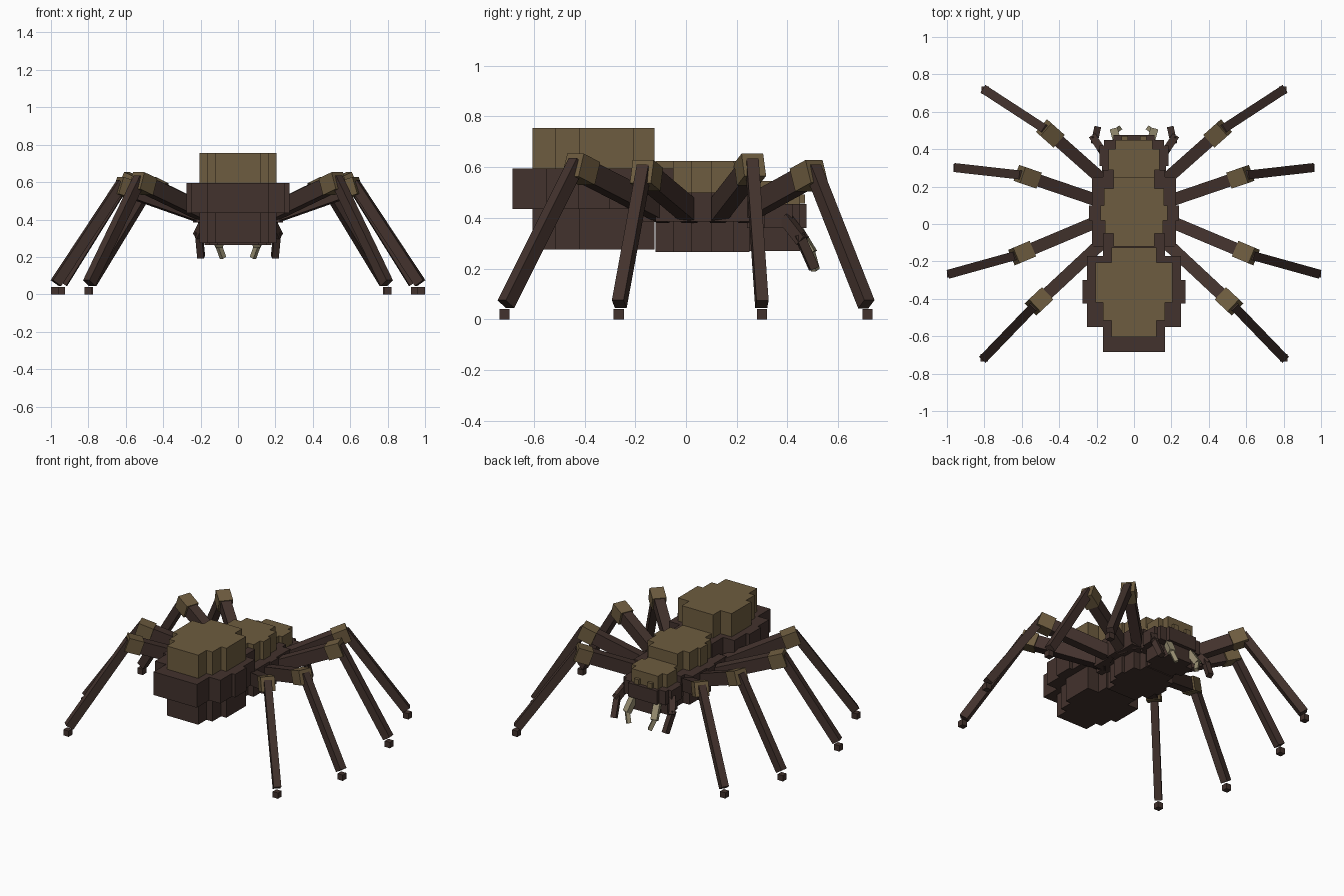
import bpy, bmesh
from mathutils import Vector, Matrix

if "Cube" in bpy.data.objects:
    bpy.data.objects.remove(bpy.data.objects["Cube"])


def material(name, colour):
    m = bpy.data.materials.new(name)
    m.diffuse_color = (*colour, 1)
    m.use_nodes = True
    m.node_tree.nodes["Principled BSDF"].inputs["Base Color"].default_value = m.diffuse_color
    return m


DARK = material("dark brown", (0.055, 0.032, 0.026))
TAN = material("tan", (0.155, 0.107, 0.050))
BONE = material("pale bone", (0.30, 0.26, 0.16))


def finish(name, bm, mat):
    bmesh.ops.recalc_face_normals(bm, faces=bm.faces)
    me = bpy.data.meshes.new(name)
    bm.to_mesh(me)
    bm.free()
    me.materials.append(mat)
    ob = bpy.data.objects.new(name, me)
    bpy.context.collection.objects.link(ob)
    return ob


def slab(name, ys, widths, z0, z1, mat):
    """Stepped slab: half-width widths[i] between ys[i] and ys[i+1]."""
    side = []
    for i, w in enumerate(widths):
        for p in ((w, ys[i]), (w, ys[i + 1])):
            if p not in side:
                side.append(p)
    outline = side + [(-x, y) for x, y in reversed(side)]
    bm = bmesh.new()
    base = bm.faces.new([bm.verts.new((x, y, z0)) for x, y in outline])
    top = bmesh.ops.extrude_face_region(bm, geom=[base])["geom"]
    verts = [v for v in top if isinstance(v, bmesh.types.BMVert)]
    bmesh.ops.translate(bm, verts=verts, vec=(0, 0, z1 - z0))
    return finish(name, bm, mat)


def bar(name, a, b, w, h, mat):
    """Box running from a to b, w wide sideways and h tall."""
    a, b = Vector(a), Vector(b)
    d = (b - a).normalized()
    s = d.cross(Vector((0, 0, 1)))
    s = s.normalized() if s.length > 0.01 else Vector((1, 0, 0))
    rot = Matrix((s, d, s.cross(d))).transposed().to_4x4()
    size = Matrix.Diagonal((w, (b - a).length, h, 1))
    bm = bmesh.new()
    bmesh.ops.create_cube(bm, size=1,
                          matrix=Matrix.Translation((a + b) / 2) @ rot @ size)
    return finish(name, bm, mat)


# Abdomen: three stacked stepped layers
ab = [-0.605, -0.515, -0.42, -0.315, -0.205, -0.125]
slab("abdomen_bottom", ab, [0.12, 0.165, 0.205, 0.205, 0.12], 0.275, 0.435, DARK)
slab("abdomen_middle", [-0.685, -0.55, -0.425, -0.30, -0.17, -0.05],
     [0.165, 0.25, 0.275, 0.25, 0.165], 0.435, 0.595, DARK)
slab("abdomen_top", ab, [0.12, 0.165, 0.205, 0.205, 0.12], 0.595, 0.755, TAN)

# Thorax
th = [-0.12, -0.05, 0.02, 0.10, 0.19, 0.25]
slab("thorax_bottom", th, [0.11, 0.155, 0.18, 0.16, 0.11], 0.265, 0.385, DARK)
slab("thorax_middle", [-0.17, -0.12, 0.02, 0.10, 0.25, 0.29],
     [0.165, 0.225, 0.24, 0.225, 0.165], 0.385, 0.50, DARK)
slab("thorax_top", th, [0.11, 0.155, 0.18, 0.16, 0.11], 0.50, 0.625, TAN)

# Head
hd = [0.25, 0.29, 0.40, 0.45]
slab("head_bottom", hd, [0.10, 0.14, 0.09], 0.27, 0.36, DARK)
slab("head_middle", [0.24, 0.27, 0.31, 0.42, 0.45, 0.475],
     [0.15, 0.17, 0.185, 0.16, 0.11], 0.36, 0.455, DARK)
slab("head_top", hd, [0.11, 0.135, 0.10], 0.455, 0.545, TAN)

# Leg data: hip, knee, foot
LEGS = {
    "front": ((0.15, 0.22, 0.42), (0.465, 0.50, 0.575), (0.795, 0.715)),
    "front_middle": ((0.18, 0.12, 0.42), (0.59, 0.26, 0.60), (0.945, 0.30)),
    "back_middle": ((0.18, 0.02, 0.42), (0.62, -0.165, 0.575), (0.98, -0.265)),
    "back": ((0.15, -0.08, 0.42), (0.525, -0.43, 0.60), (0.80, -0.715)),
}

for side, tag in ((1, "right"), (-1, "left")):
    def P(p):
        return Vector((p[0] * side, p[1], p[2]))

    for name, (hip, knee, foot) in LEGS.items():
        h, k = P(hip), P(knee)
        f = P((foot[0], foot[1], 0.02))
        d = (k - h).normalized()
        ankle = Vector((f.x, f.y, 0.05)) - (f - k).normalized() * 0.012
        bar(f"{name}_upper_leg_{tag}", h, k - d * 0.02, 0.066, 0.085, DARK)
        bar(f"{name}_knee_{tag}", k - d * 0.075, k + d * 0.025, 0.09, 0.095, TAN)
        bar(f"{name}_lower_leg_{tag}", k + Vector((0, 0, 0.02)), ankle,
            0.048, 0.055, DARK)
        bar(f"{name}_foot_{tag}", f - Vector((0, 0.02, 0)),
            f + Vector((0, 0.02, 0)), 0.04, 0.04, DARK)

    # Feelers beside the mouth
    bar(f"feeler_upper_{tag}", P((0.17, 0.39, 0.40)), P((0.215, 0.46, 0.31)),
        0.04, 0.045, DARK)
    bar(f"feeler_lower_{tag}", P((0.21, 0.445, 0.335)), P((0.197, 0.505, 0.20)),
        0.036, 0.036, DARK)
    # Fangs
    bar(f"fang_base_{tag}", P((0.09, 0.44, 0.35)), P((0.105, 0.495, 0.26)),
        0.042, 0.04, BONE)
    bar(f"fang_tip_{tag}", P((0.107, 0.49, 0.27)), P((0.08, 0.51, 0.195)),
        0.026, 0.026, BONE)
    # Eyes
    bar(f"eye_{tag}", P((0.05, 0.44, 0.475)), P((0.05, 0.47, 0.475)),
        0.035, 0.035, TAN)
